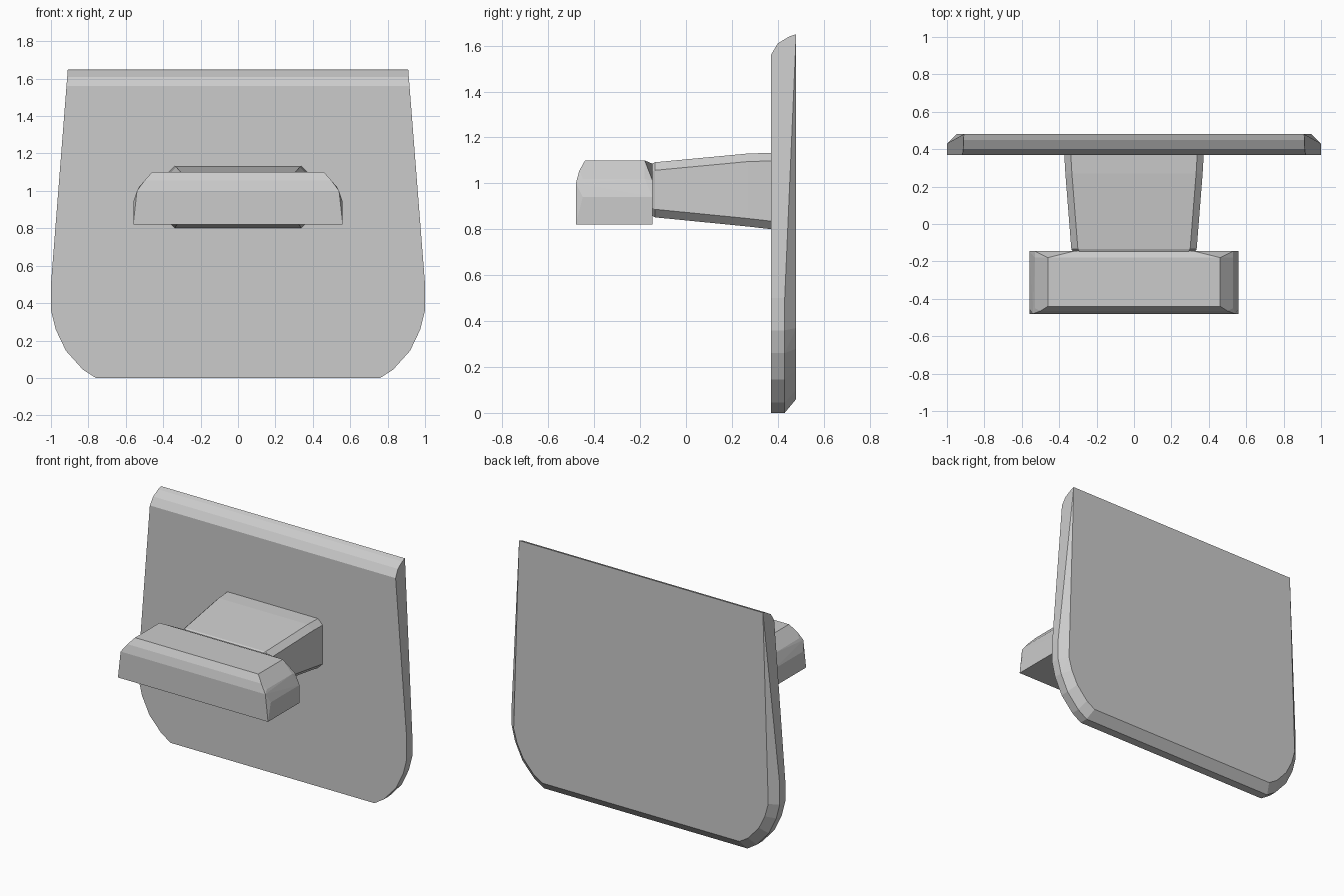
import bpy, bmesh, math

if "Cube" in bpy.data.objects:
    bpy.data.objects.remove(bpy.data.objects["Cube"])


def mirrored(points):
    return [(s * x, y, z) for x, y, z in points for s in (1, -1)]


def finish(name, bm):
    bmesh.ops.recalc_face_normals(bm, faces=bm.faces[:])
    mesh = bpy.data.meshes.new(name)
    bm.to_mesh(mesh)
    bm.free()
    obj = bpy.data.objects.new(name, mesh)
    bpy.context.collection.objects.link(obj)
    return obj


def convex_part(name, half_points):
    """Faceted convex block from the points of its +x half."""
    bm = bmesh.new()
    for p in mirrored(half_points):
        bm.verts.new(p)
    res = bmesh.ops.convex_hull(bm, input=bm.verts[:])
    loose = [v for v in bm.verts if not v.link_faces]
    bmesh.ops.delete(bm, geom=loose, context='VERTS')
    bmesh.ops.dissolve_limit(bm, angle_limit=math.radians(1.5),
                             verts=bm.verts[:], edges=bm.edges[:])
    return finish(name, bm)


# Mounting plate: rounded lower corners, bevelled rear rim, rounded top front edge
corner = [(0.76, 0.0), (0.83, 0.045), (0.92, 0.145), (0.975, 0.26), (1.0, 0.36), (1.0, 0.5)]
rear = [(0.735, 0.06), (0.80, 0.10), (0.88, 0.19), (0.925, 0.28), (0.95, 0.37), (0.95, 0.5)]
top_edge = [(0.37, 1.56), (0.40, 1.61), (0.45, 1.64), (0.48, 1.65)]
plate = [(x, y, z) for y in (0.37, 0.43) for x, z in corner]
plate += [(x, 0.48, z) for x, z in rear]
plate += [(1.0 - 0.09 * (z - 0.5) / 1.15, y, z) for y, z in top_edge]
convex_part("back_plate", plate)

# Stem: tapering block with chamfered corners, (y, half width, low z, high z)
stations = [(-0.16, 0.315, 0.865, 1.08), (-0.135, 0.335, 0.852, 1.092),
            (0.27, 0.367, 0.812, 1.13), (0.375, 0.373, 0.80, 1.133)]
c = 0.035
bm = bmesh.new()
rings = []
for y, w, lo, hi in stations:
    half = [(w - c, lo), (w, lo + c), (w, hi - c), (w - c, hi)]
    loop = half + [(-x, z) for x, z in reversed(half)]
    rings.append([bm.verts.new((x, y, z)) for x, z in loop])
for a, b in zip(rings, rings[1:]):
    for i in range(8):
        j = (i + 1) % 8
        bm.faces.new((a[i], a[j], b[j], b[i]))
bm.faces.new(rings[0])
bm.faces.new(rings[-1])
finish("stem", bm)

# Handle: wide crossbar with flat underside and rounded upper edges
handle = [
    (0.56, -0.48, 0.82), (0.54, -0.48, 1.0), (0.50, -0.465, 1.055), (0.46, -0.44, 1.10),
    (0.56, -0.45, 0.94), (0.53, -0.45, 1.02),
    (0.56, -0.145, 0.82), (0.56, -0.145, 0.94), (0.53, -0.145, 1.01),
    (0.53, -0.18, 1.02), (0.46, -0.18, 1.10), (0.32, -0.145, 1.085),
]
convex_part("handle", handle)
